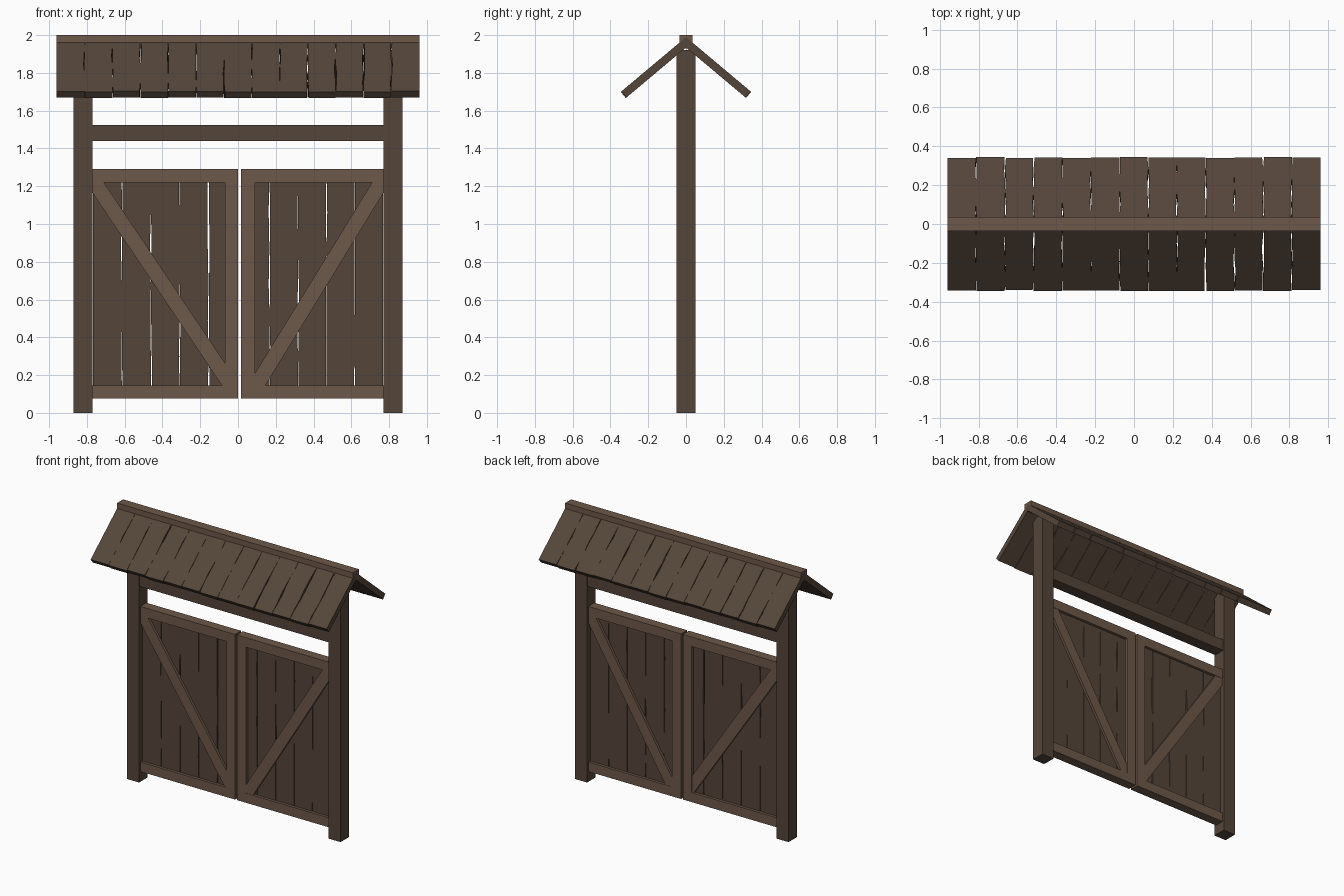
import bpy, bmesh, math, random
from mathutils import Matrix, Vector

if "Cube" in bpy.data.objects:
    bpy.data.objects.remove(bpy.data.objects["Cube"])

random.seed(7)


def material(name, rgb):
    m = bpy.data.materials.new(name)
    m.diffuse_color = (*rgb, 1)
    m.use_nodes = True
    m.node_tree.nodes["Principled BSDF"].inputs["Base Color"].default_value = m.diffuse_color
    return m


DARK = material("dark_wood", (0.09, 0.06, 0.042))
LIGHT = material("light_wood", (0.155, 0.098, 0.067))


def finish(bm, name, mat):
    bmesh.ops.recalc_face_normals(bm, faces=bm.faces)
    me = bpy.data.meshes.new(name)
    bm.to_mesh(me)
    bm.free()
    me.materials.append(mat)
    ob = bpy.data.objects.new(name, me)
    bpy.context.collection.objects.link(ob)
    return ob


def box(name, x0, x1, y0, y1, z0, z1, mat):
    bm = bmesh.new()
    size = Matrix.Diagonal((x1 - x0, y1 - y0, z1 - z0, 1))
    centre = Matrix.Translation(((x0 + x1) / 2, (y0 + y1) / 2, (z0 + z1) / 2))
    bmesh.ops.create_cube(bm, size=1, matrix=centre @ size)
    return finish(bm, name, mat)


def prism(name, points, depth, mat):
    """Extrude an xz outline through y."""
    bm = bmesh.new()
    face = bm.faces.new([bm.verts.new((x, -depth, z)) for x, z in points])
    out = bmesh.ops.extrude_face_region(bm, geom=[face])["geom"]
    bmesh.ops.translate(bm, vec=(0, 2 * depth, 0),
                        verts=[v for v in out if isinstance(v, bmesh.types.BMVert)])
    return finish(bm, name, mat)


def planks(name, x0, x1, count, length, thick, matrix, ragged=0.0, segs=6):
    """Row of rough boards: local x across, y along, z through the thickness."""
    bm = bmesh.new()
    w = (x1 - x0) / count

    def wear():
        return random.choice((0, 0, 0.001, 0.002, 0.005))

    for k in range(count):
        end = length + random.uniform(-ragged, ragged)
        rings = []
        for i in range(segs + 1):
            t = end * i / segs
            a = x0 + k * w + (wear() if k else 0)
            b = x0 + (k + 1) * w - (wear() if k < count - 1 else 0)
            rings.append([bm.verts.new(matrix @ Vector(p)) for p in
                          ((a, t, 0), (b, t, 0), (b, t, -thick), (a, t, -thick))])
        for r, s in zip(rings, rings[1:]):
            for j in range(4):
                bm.faces.new((r[j], r[(j + 1) % 4], s[(j + 1) % 4], s[j]))
        bm.faces.new(rings[0])
        bm.faces.new(rings[-1])
    return finish(bm, name, DARK)


# Posts and crossbeam
for side, x in (("left", -0.82), ("right", 0.82)):
    box(side + "_post", x - 0.05, x + 0.05, -0.05, 0.05, 0, 1.92, DARK)
box("crossbeam", -0.77, 0.77, -0.043, 0.043, 1.44, 1.525, DARK)

# Gate leaves: rails, meeting stile, diagonal brace and recessed boards
upright = Matrix.Translation((0, -0.015, 0.11)) @ Matrix.Rotation(math.pi / 2, 4, 'X')
D = 0.035
for side, s, inner in (("left", -1, 0.0), ("right", 1, 0.015)):
    stile = inner + (0.07 if s < 0 else 0.075)
    a, b = sorted((s * inner, s * 0.77))
    box(side + "_top_rail", a, b, -D, D, 1.22, 1.29, LIGHT)
    box(side + "_bottom_rail", a, b, -D, D, 0.075, 0.145, LIGHT)
    c, d = sorted((s * inner, s * stile))
    box(side + "_stile", c, d, -D, D, 0.145, 1.22, LIGHT)
    foot, knee = (0.085, 0.265) if s < 0 else (0.145, 0.21)
    prism(side + "_brace", [(s * 0.77, 1.22), (s * 0.71, 1.22), (s * stile, knee),
                            (s * stile, 0.145), (s * foot, 0.145), (s * 0.77, 1.165)],
          D - 0.002, LIGHT)
    planks(side + "_gate_boards", a + 0.002, b - 0.002, 5, 1.14, 0.03, upright)

# Roof slopes and ridge
slope = (Matrix.Translation((0, 0, 1.989))
         @ Matrix.Rotation(math.radians(-40), 4, 'X'))
planks("back_roof_boards", -0.96, 0.96, 13, 0.447, 0.042, slope, 0.004)
planks("front_roof_boards", -0.96, 0.96, 13, 0.447, 0.042,
       Matrix.Rotation(math.pi, 4, 'Z') @ slope, 0.004)
box("ridge_beam", -0.96, 0.96, -0.035, 0.035, 1.93, 2.0, LIGHT)
